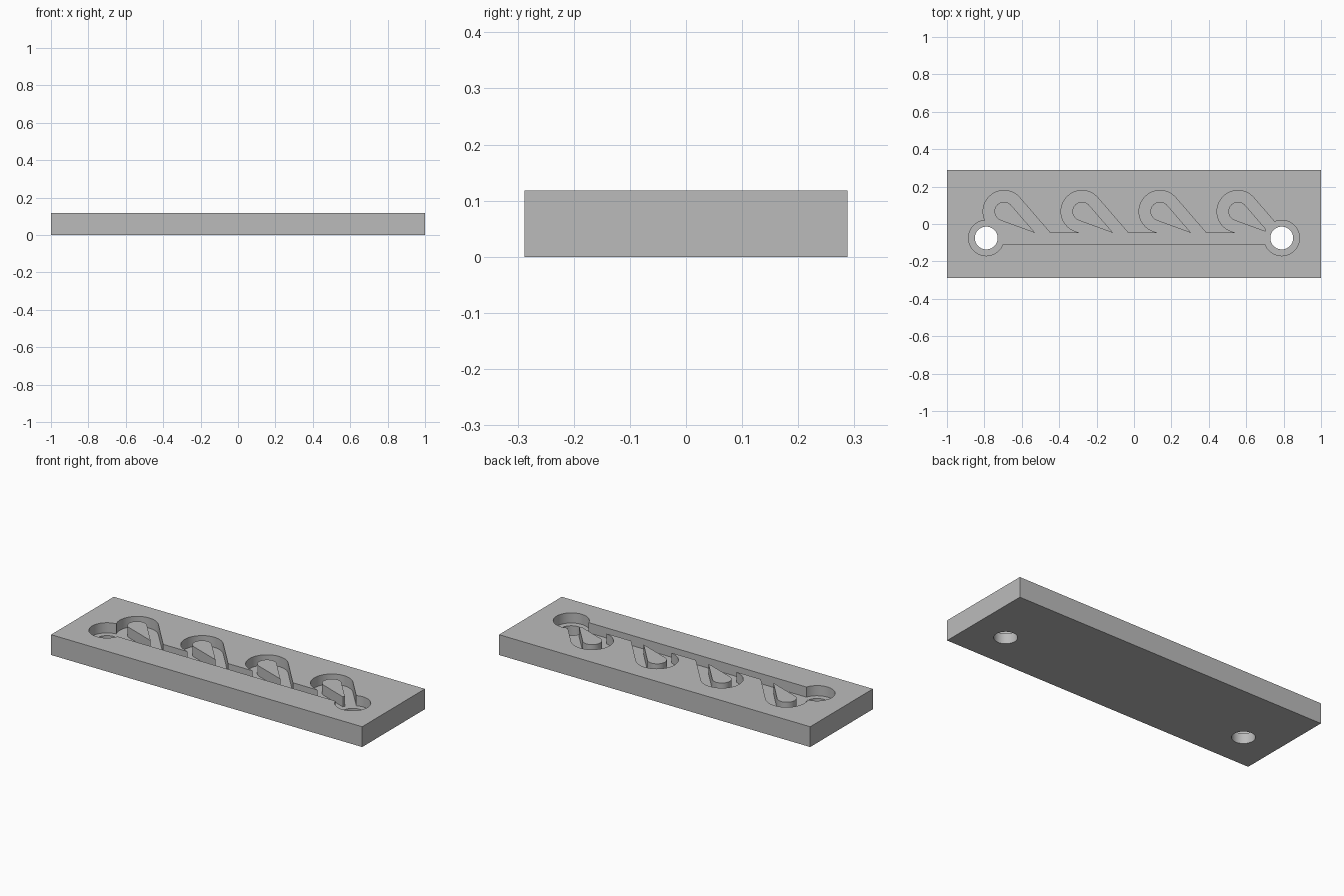
import bpy, bmesh
from math import pi, cos, sin, tan, asin, atan2, hypot

cube = bpy.data.objects.get("Cube")
if cube:
    bpy.data.objects.remove(cube, do_unlink=True)

LENGTH, WIDTH, THICK = 2.0, 0.576, 0.118
FLOOR = 0.059                     # height of the channel floor
ABOVE = THICK + 0.05              # cutters reach past the top face
CH_TOP, CH_BOTTOM = -0.048, -0.106
PORT_X, PORT_Y, PORT_R, HOLE_R = 0.79, -0.075, 0.095, 0.061
LOOP_Y, LOOP_R, ISLAND_R = 0.067, 0.112, 0.051
TIP_DX = 0.167                    # island tip, measured from the loop centre


def prism(name, points, z0, z1):
    """Extrude a flat outline from z0 to z1."""
    bm = bmesh.new()
    face = bm.faces.new([bm.verts.new((x, y, z0)) for x, y in points])
    top = bmesh.ops.extrude_face_region(bm, geom=[face])
    moved = [v for v in top["geom"] if isinstance(v, bmesh.types.BMVert)]
    bmesh.ops.translate(bm, verts=moved, vec=(0, 0, z1 - z0))
    bmesh.ops.recalc_face_normals(bm, faces=bm.faces)
    mesh = bpy.data.meshes.new(name)
    bm.to_mesh(mesh)
    bm.free()
    obj = bpy.data.objects.new(name, mesh)
    bpy.context.collection.objects.link(obj)
    return obj


def arc(cx, cy, r, a0, a1, n):
    return [(cx + r * cos(a0 + (a1 - a0) * i / n),
             cy + r * sin(a0 + (a1 - a0) * i / n)) for i in range(n + 1)]


def box(x0, x1, y0, y1):
    return [(x0, y0), (x1, y0), (x1, y1), (x0, y1)]


def cut(target, cutter):
    """Subtract the cutter, then discard it."""
    mod = target.modifiers.new("cut", "BOOLEAN")
    mod.operation, mod.solver, mod.object = "DIFFERENCE", "EXACT", cutter
    bpy.context.view_layer.objects.active = target
    bpy.ops.object.modifier_apply(modifier=mod.name)
    bpy.data.objects.remove(cutter, do_unlink=True)


# Solid plate
plate = prism("valve_plate", box(-LENGTH / 2, LENGTH / 2, -WIDTH / 2, WIDTH / 2), 0, THICK)

# Teardrop side loops, each leaving a teardrop island in the middle
tip_dy = CH_TOP - LOOP_Y
axis = atan2(tip_dy, TIP_DX)
half = asin(ISLAND_R / hypot(TIP_DX, tip_dy))
upper, lower = axis - half, axis + half       # directions of the straight sides
start, end = upper + pi / 2, lower + 1.5 * pi  # ends of the round part
end_y = (CH_TOP + CH_BOTTOM) / 2


def run_down(point, angle):
    """Follow a straight side down into the main channel."""
    return (point[0] + (end_y - point[1]) / tan(angle), end_y)


for i in range(4):
    cx = -0.695 + 0.417 * i
    outer = arc(cx, LOOP_Y, LOOP_R, start, end, 40)
    outer += [run_down(outer[-1], lower), run_down(outer[0], upper)]
    loop = prism("loop_cutter", outer, FLOOR, ABOVE)
    inner = arc(cx, LOOP_Y, ISLAND_R, start, end, 40) + [(cx + TIP_DX, CH_TOP)]
    cut(loop, prism("island_cutter", inner, 0, ABOVE + 0.1))
    cut(plate, loop)

# Straight main channel
cut(plate, prism("channel_cutter", box(-PORT_X, PORT_X, CH_BOTTOM, CH_TOP), FLOOR, ABOVE))

# Round ports with through holes at both ends
for side in (-1, 1):
    for radius, bottom in ((PORT_R, FLOOR), (HOLE_R, -0.05)):
        ring = arc(side * PORT_X, PORT_Y, radius, 0, 2 * pi, 64)[:-1]
        cut(plate, prism("port_cutter", ring, bottom, ABOVE))

# Merge stray points and coplanar floor pieces
bm = bmesh.new()
bm.from_mesh(plate.data)
bmesh.ops.remove_doubles(bm, verts=bm.verts, dist=0.0001)
bmesh.ops.dissolve_limit(bm, angle_limit=0.01, verts=bm.verts, edges=bm.edges)
bm.to_mesh(plate.data)
bm.free()

# Plain grey finish
grey = bpy.data.materials.new("plain_grey")
grey.use_nodes = True
colour = (0.5, 0.5, 0.5, 1)
grey.diffuse_color = colour
grey.node_tree.nodes["Principled BSDF"].inputs["Base Color"].default_value = colour
plate.data.materials.clear()
plate.data.materials.append(grey)

bpy.ops.object.select_all(action="DESELECT")
plate.select_set(True)
bpy.context.view_layer.objects.active = plate
bpy.ops.object.shade_smooth_by_angle(angle=pi / 6)
